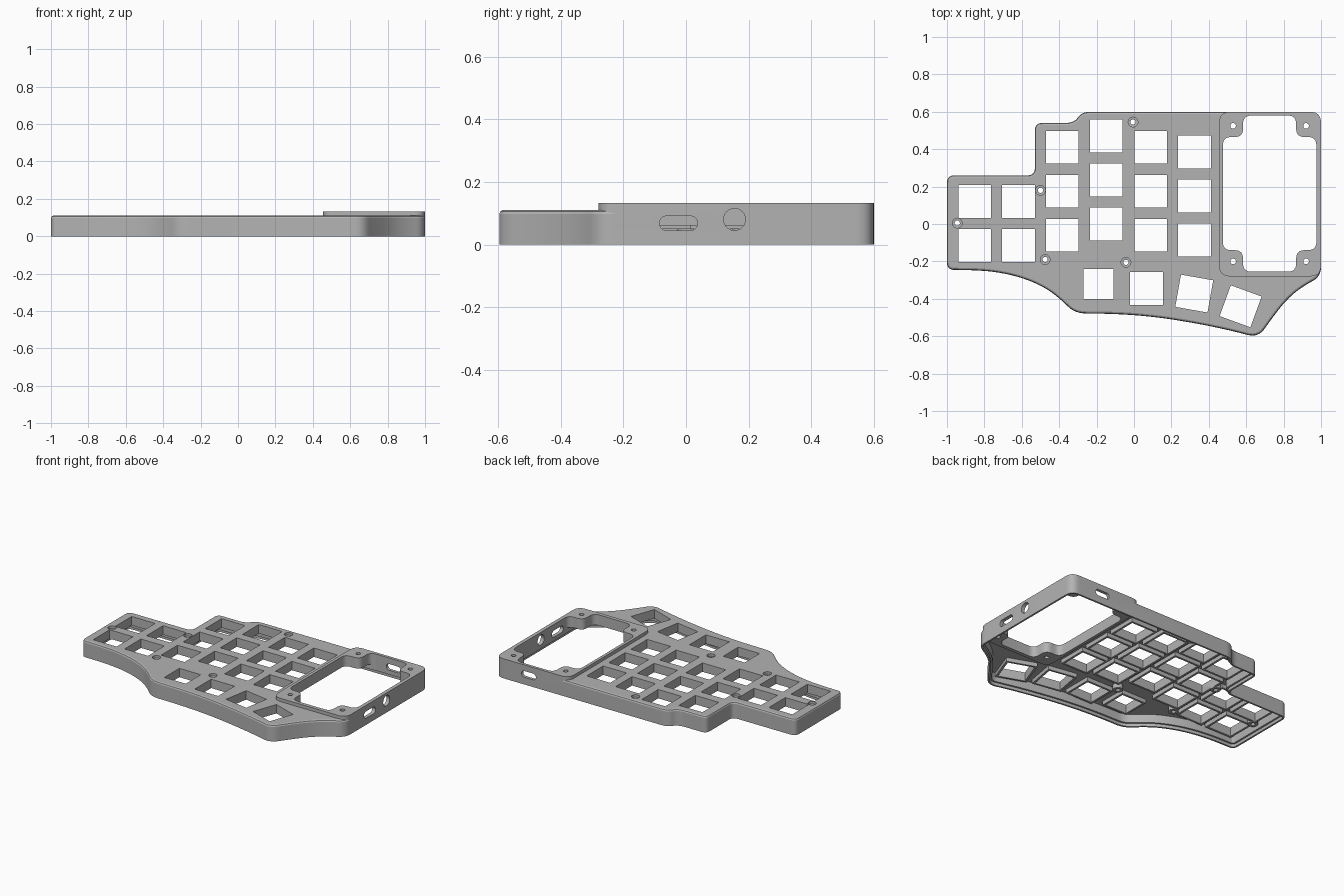
import bpy, bmesh, math
from mathutils import Vector, Matrix

if "Cube" in bpy.data.objects:
    bpy.data.objects.remove(bpy.data.objects["Cube"], do_unlink=True)

grey = bpy.data.materials.new("plain grey")
grey.use_nodes = True
grey.diffuse_color = (0.45, 0.45, 0.45, 1)
grey.node_tree.nodes["Principled BSDF"].inputs["Base Color"].default_value = grey.diffuse_color


def rounded(corners, default=0.04, steps=8):
    """Closed outline whose corners (x, y, cut) are rounded; cut is limited to half an edge."""
    out, n = [], len(corners)
    for i, c in enumerate(corners):
        p = Vector(c[:2])
        cut = c[2] if len(c) > 2 else default
        ends = []
        for q in (corners[i - 1], corners[(i + 1) % n]):
            d = Vector(q[:2]) - p
            ends.append(p + d.normalized() * min(cut, d.length / 2))
        for k in range(steps + 1):
            t = k / steps
            v = ends[0] * (1 - t) ** 2 + p * 2 * t * (1 - t) + ends[1] * t * t
            if not out or (v - out[-1]).length > 1e-4:
                out.append(v)
    if (out[0] - out[-1]).length < 1e-4:
        out.pop()
    return out


def inset(ring, d):
    """Move a clockwise outline inwards by d."""
    out, n = [], len(ring)
    for i, p in enumerate(ring):
        a = (p - ring[i - 1]).normalized()
        b = (ring[(i + 1) % n] - p).normalized()
        m = Vector((a.y + b.y, -a.x - b.x)).normalized()
        out.append(p + m * d / max(0.5, m.dot(Vector((a.y, -a.x)))))
    return out


def capsule(half, r, centre=(0, 0), steps=12):
    pts = []
    for side in (1, -1):
        for k in range(steps + (1 if half else 0)):
            a = math.pi * k / steps - side * math.pi / 2
            pts.append(Vector((centre[0] + side * half + r * math.cos(a),
                               centre[1] + r * math.sin(a))))
    return pts


def square(x, y, size, turn):
    m = Matrix.Rotation(math.radians(turn), 2)
    h = size / 2
    return [Vector((x, y)) + m @ Vector(c) for c in ((-h, -h), (h, -h), (h, h), (-h, h))]


def loft(bm, levels, matrix=None):
    """Capped solid through (ring, height) levels."""
    rings = [[bm.verts.new((p.x, p.y, z)) for p in ring] for ring, z in levels]
    for a, b in zip(rings, rings[1:]):
        for i in range(len(a)):
            bm.faces.new((a[i - 1], a[i], b[i], b[i - 1]))
    bm.faces.new(rings[0])
    bm.faces.new(rings[-1])
    if matrix:
        bmesh.ops.transform(bm, matrix=matrix, verts=[v for r in rings for v in r])


def solid(name, lofts):
    bm = bmesh.new()
    for entry in lofts:
        loft(bm, *entry)
    bmesh.ops.recalc_face_normals(bm, faces=bm.faces[:])
    mesh = bpy.data.meshes.new(name)
    bm.to_mesh(mesh)
    bm.free()
    mesh.materials.append(grey)
    ob = bpy.data.objects.new(name, mesh)
    bpy.context.collection.objects.link(ob)
    return ob


def combine(target, other, operation):
    mod = target.modifiers.new(operation, "BOOLEAN")
    mod.operation, mod.object, mod.solver = operation, other, "EXACT"
    bpy.context.view_layer.objects.active = target
    bpy.ops.object.modifier_apply(modifier=mod.name)
    bpy.data.objects.remove(other, do_unlink=True)


# Case outline, clockwise from the left; wide cuts make the sweeping front curves
W = 1
outline = rounded([
    (-1, 0.26), (-0.53, 0.26), (-0.53, 0.54), (-0.32, 0.54, 0.05), (-0.28, 0.6, 0.05),
    (1, 0.6, 0.06), (1, -0.28, 0.05), (0.9, -0.335, W), (0.82, -0.4, W), (0.74, -0.5, W),
    (0.665, -0.608, 0.06), (0.5, -0.565, W), (0.3, -0.525, W), (0.1, -0.495, W),
    (-0.1, -0.48, W), (-0.315, -0.478, 0.06), (-0.39, -0.405, W), (-0.46, -0.35, W),
    (-0.55, -0.305, W), (-0.66, -0.27, W), (-0.8, -0.248, W), (-1, -0.245)])

# Keys: x, y, size, turn
keys = []
for x, top, rows in ((-0.852, 0.12, 2), (-0.618, 0.12, 2), (-0.383, 0.41, 3),
                     (-0.148, 0.47, 3), (0.09, 0.41, 3), (0.323, 0.385, 3)):
    keys += [(x, top - 0.235 * r, 0.175, 0) for r in range(rows)]
keys += [(-0.19, -0.32, 0.16, 0), (0.067, -0.345, 0.175, 0),
         (0.322, -0.372, 0.175, -10), (0.57, -0.44, 0.175, -20)]
screws = [(-0.945, 0.005), (-0.5, 0.18), (-0.475, -0.19), (-0.043, -0.205), (-0.005, 0.545)]

# Outer body with softened top rim, hollowed from beneath with a stepped ledge
case = solid("keyboard_case", [([(outline, 0), (outline, 0.098), (inset(outline, 0.004), 0.106),
                                 (inset(outline, 0.012), 0.11)],)])
ledge, wall = inset(outline, 0.012), inset(outline, 0.024)
combine(case, solid("cavity", [([(ledge, -0.1), (ledge, 0.02), (wall, 0.0201), (wall, 0.077)],)]),
        "DIFFERENCE")

# Raised bezel around the screen window
bezel = rounded([(0.455, 0.6), (1, 0.6), (1, -0.28), (0.455, -0.28)], 0.06)
combine(case, solid("bezel", [([(bezel, 0.06), (bezel, 0.132)],)]), "UNION")

# Switch frames and screw bosses under the plate
frames = [([(square(x, y, s + 0.028, t), 0.05), (square(x, y, s + 0.028, t), 0.09)],)
          for x, y, s, t in keys]
combine(case, solid("switch_frames", frames), "UNION")
bosses = [([(capsule(0, 0.032, c), 0.045), (capsule(0, 0.032, c), 0.085)],) for c in screws]
combine(case, solid("screw_bosses", bosses), "UNION")

# Key openings and stepped screw holes
holes = [([(square(*k), -0.1), (square(*k), 0.3)],) for k in keys]
combine(case, solid("key_holes", holes), "DIFFERENCE")
bores = [([(capsule(0, 0.014, c), -0.1), (capsule(0, 0.014, c), 0.092),
           (capsule(0, 0.026, c), 0.093), (capsule(0, 0.026, c), 0.3)],) for c in screws]
combine(case, solid("screw_holes", bores), "DIFFERENCE")

# Screen window, leaving a drilled tab in each corner
x0, x1, y0, y1, tx, ty = 0.475, 0.975, -0.255, 0.58, 0.108, 0.115
window = rounded([(x0, y1 - ty), (x0 + tx, y1 - ty), (x0 + tx, y1),
                  (x1 - tx, y1), (x1 - tx, y1 - ty), (x1, y1 - ty),
                  (x1, y0 + ty), (x1 - tx, y0 + ty), (x1 - tx, y0),
                  (x0 + tx, y0), (x0 + tx, y0 + ty), (x0, y0 + ty)], 0.045)
cuts = [([(window, -0.1), (window, 0.3)],)]
for x in (0.53, 0.92):
    for y in (-0.2, 0.525):
        hole = capsule(0, 0.015, (x, y))
        cuts.append(([(hole, -0.1), (hole, 0.3)],))
combine(case, solid("screen_window", cuts), "DIFFERENCE")

# Ports in the left side wall and the back wall
to_side = Matrix(((0, 0, 1, 0), (1, 0, 0, 0), (0, 1, 0, 0), (0, 0, 0, 1)))
to_back = Matrix(((1, 0, 0, 0), (0, 0, 1, 0), (0, 1, 0, 0), (0, 0, 0, 1)))
slot, jack = capsule(0.038, 0.023, (-0.024, 0.068)), capsule(0, 0.035, (0.155, 0.08))
back_slot = capsule(0.033, 0.021, (0.755, 0.07))
ports = [([(slot, 0.95), (slot, 1.1)], to_side), ([(jack, 0.95), (jack, 1.1)], to_side),
         ([(back_slot, 0.56), (back_slot, 0.7)], to_back)]
combine(case, solid("ports", ports), "DIFFERENCE")

# Smooth the curved walls and keep the edges crisp
bpy.ops.object.select_all(action="DESELECT")
case.select_set(True)
bpy.context.view_layer.objects.active = case
bpy.ops.object.shade_smooth_by_angle(angle=math.radians(25))
